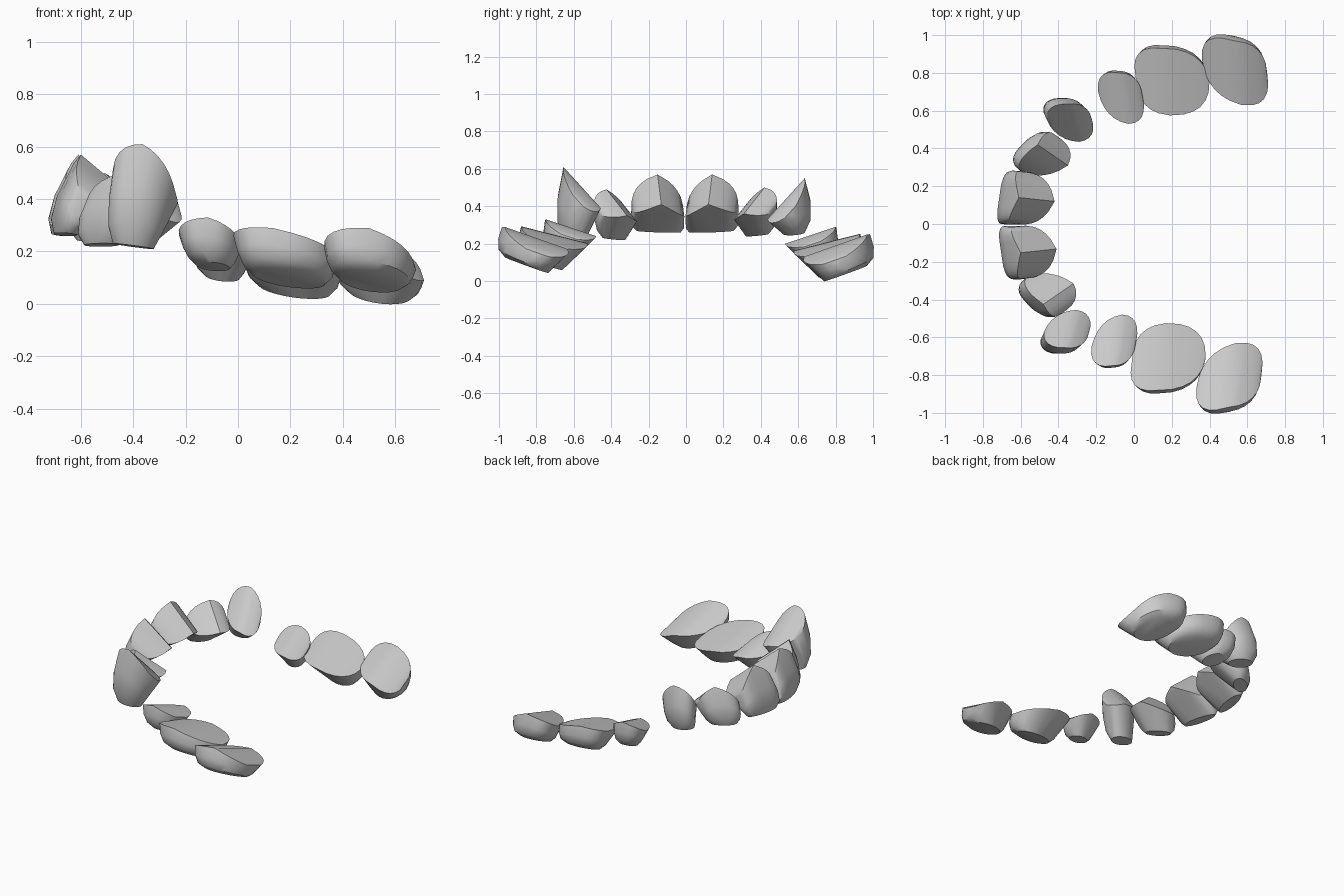
import bpy, bmesh, math
from mathutils import Vector

if "Cube" in bpy.data.objects:
    bpy.data.objects.remove(bpy.data.objects["Cube"], do_unlink=True)

enamel = bpy.data.materials.new("grey_enamel")
enamel.use_nodes = True
enamel.diffuse_color = (0.6, 0.6, 0.6, 1)
enamel.node_tree.nodes["Principled BSDF"].inputs["Base Color"].default_value = enamel.diffuse_color


def ring(corners, power, steps=6):
    """Rounded closed loop through four corner points."""
    centre = sum(corners, Vector()) / len(corners)
    points = []
    for i, a in enumerate(corners):
        b = corners[(i + 1) % len(corners)]
        for s in range(steps):
            t = math.pi / 2 * s / steps
            points.append(centre + (a - centre) * math.cos(t) ** power
                          + (b - centre) * math.sin(t) ** power)
    return points


def swollen(upper, lower, fraction, bulge, puff):
    """Loop between two others, widened sideways and pushed outward."""
    points = [a.lerp(b, fraction) for a, b in zip(upper, lower)]
    core = sum(points, Vector()) / len(points)
    widen = Vector((bulge, bulge, 1))
    return [core + (p - core) * 1 * widen.z + Vector((p.x - core.x, p.y - core.y, 0)) * (bulge - 1)
            + puff for p in points]


def crown(name, gum, biting, power, puff, mirrored):
    """One tooth: hull of the gum line, two swollen loops and the biting edge."""
    upper, lower = ring(gum, power), ring(biting, 1)
    outward = gum[0] - gum[2]
    outward.z = 0
    outward = outward.normalized() * puff
    loops = (upper + swollen(upper, lower, .4, 1.08, outward)
             + swollen(upper, lower, .75, 1.12, outward) + lower)

    bm = bmesh.new()
    for p in loops:
        bm.verts.new((p.x, -p.y if mirrored else p.y, p.z))
    hull = bmesh.ops.convex_hull(bm, input=bm.verts[:])
    loose = {v for v in hull["geom_interior"] + hull["geom_unused"]
             if isinstance(v, bmesh.types.BMVert)}
    bmesh.ops.delete(bm, geom=list(loose), context="VERTS")
    bmesh.ops.recalc_face_normals(bm, faces=bm.faces[:])
    mesh = bpy.data.meshes.new(name)
    bm.to_mesh(mesh)
    bm.free()

    mesh.materials.append(enamel)
    obj = bpy.data.objects.new(name, mesh)
    bpy.context.collection.objects.link(obj)
    bpy.ops.object.select_all(action="DESELECT")
    obj.select_set(True)
    bpy.context.view_layer.objects.active = obj
    bpy.ops.object.shade_smooth_by_angle(angle=math.radians(35))


def pair(name, outer, distal, inner, mesial, tip_outer, tip_inner,
         width, power, puff, shift, tip_lift):
    """A tooth on the back side of the arch and its shifted mirror on the front side."""
    gum = [Vector(p) for p in (outer, distal, inner, mesial)]
    a, b = Vector(tip_outer), Vector(tip_inner)
    side = (gum[1] - gum[3]) * width / 2
    side.z /= 2
    mid = (a + b) / 2
    biting = [a, mid + side, b, mid - side]
    crown("back_" + name, gum, biting, power, puff, False)

    move = Vector(shift)
    tip_move = Vector((move.x, move.y, tip_lift))
    crown("front_" + name, [p + move for p in gum], [p + tip_move for p in biting],
          power, puff, True)


# Incisors
pair("central_incisor", outer=(-.61, .14, .57), distal=(-.6, .28, .37),
     inner=(-.42, .12, .41), mesial=(-.64, 0, .35),
     tip_outer=(-.71, .13, .27), tip_inner=(-.63, .14, .26),
     width=.85, power=.68, puff=.02, shift=(.01, .012, 0), tip_lift=0)
pair("lateral_incisor", outer=(-.51, .42, .5), distal=(-.42, .47, .37),
     inner=(-.35, .31, .36), mesial=(-.6, .28, .34),
     tip_outer=(-.59, .4, .25), tip_inner=(-.51, .36, .24),
     width=.6, power=.85, puff=.02, shift=(.03, .005, -.01), tip_lift=-.02)

# Canine
pair("canine", outer=(-.35, .635, .55), distal=(-.225, .56, .36),
     inner=(-.29, .435, .33), mesial=(-.46, .55, .42),
     tip_outer=(-.4, .635, .26), tip_inner=(-.37, .52, .25),
     width=.65, power=.9, puff=.025, shift=(-.015, .02, .06), tip_lift=-.035)

# Premolar and molars
pair("premolar", outer=(-.08, .8, .29), distal=(.045, .68, .19),
     inner=(-.03, .53, .2), mesial=(-.19, .7, .22),
     tip_outer=(-.07, .77, .12), tip_inner=(-.05, .64, .085),
     width=.55, power=.85, puff=.015, shift=(-.035, -.05, .04), tip_lift=.04)
pair("first_molar", outer=(.15, .93, .25), distal=(.4, .76, .14),
     inner=(.19, .575, .16), mesial=(.01, .78, .2),
     tip_outer=(.18, .905, .09), tip_inner=(.25, .71, .02),
     width=.68, power=.8, puff=.015, shift=(-.02, -.05, .04), tip_lift=.04)
pair("second_molar", outer=(.53, .97, .25), distal=(.705, .8, .1),
     inner=(.57, .63, .13), mesial=(.36, .87, .17),
     tip_outer=(.53, .965, .08), tip_inner=(.55, .74, 0),
     width=.7, power=.78, puff=.015, shift=(-.03, 0, .04), tip_lift=.045)
